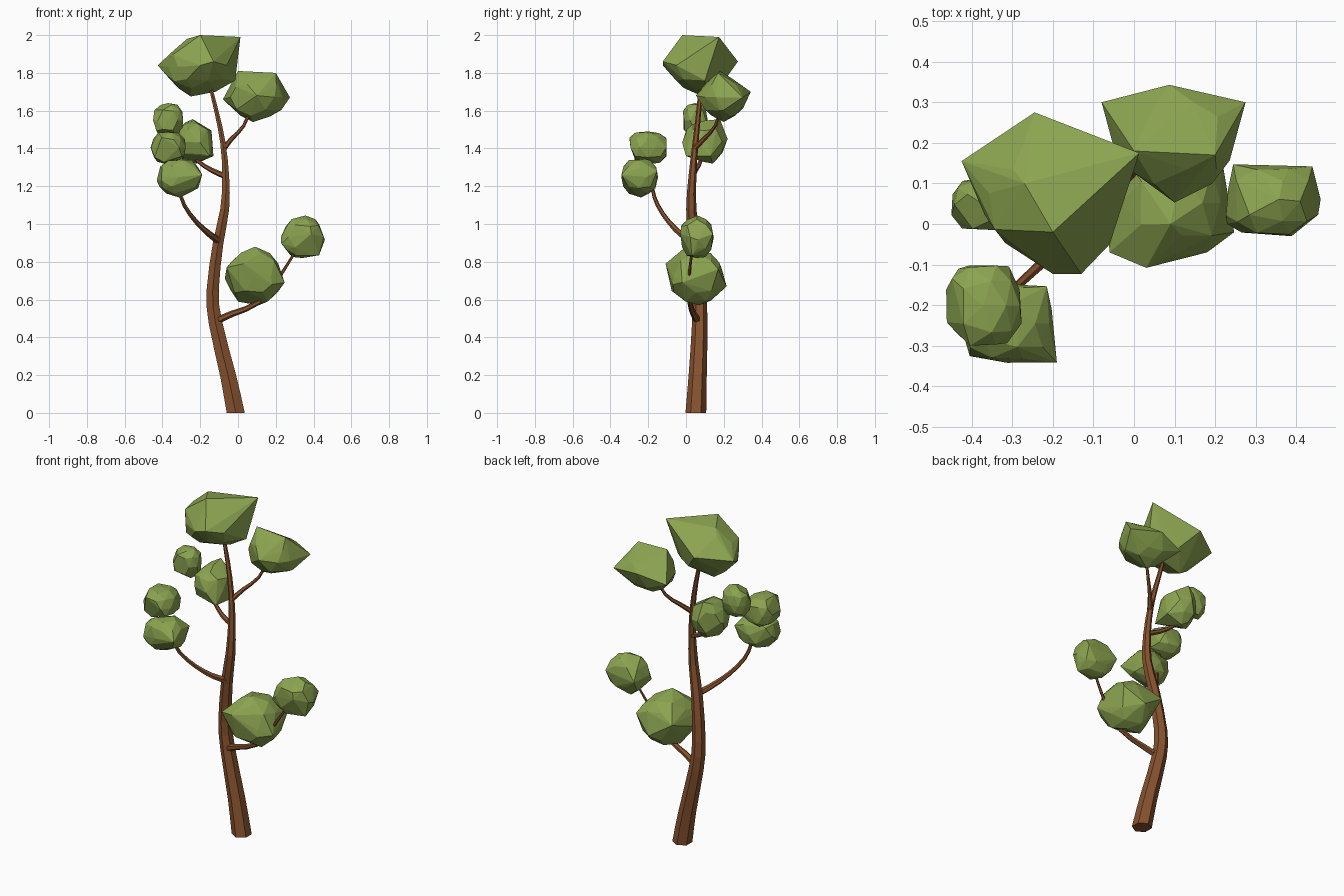
import bpy, bmesh, random
from math import cos, sin, tau
from mathutils import Vector


def material(name, color):
    m = bpy.data.materials.new(name)
    m.diffuse_color = color
    return m


BARK = material("bark", (0.24, 0.085, 0.028, 1))
LEAF = material("leaf", (0.26, 0.37, 0.08, 1))


def finish(name, bm, mat):
    bmesh.ops.recalc_face_normals(bm, faces=bm.faces)
    me = bpy.data.meshes.new(name)
    bm.to_mesh(me)
    bm.free()
    me.materials.append(mat)
    ob = bpy.data.objects.new(name, me)
    bpy.context.collection.objects.link(ob)


def spline(pts, steps):
    """Catmull-Rom through points (x, y, z, radius)."""
    p = [Vector(q) for q in pts]
    p = [2 * p[0] - p[1]] + p + [2 * p[-1] - p[-2]]
    out = []
    for i in range(1, len(p) - 2):
        a, b, c, d = p[i - 1:i + 3]
        for k in range(steps):
            t = k / steps
            out.append(0.5 * (2 * b + (c - a) * t + (2 * a - 5 * b + 4 * c - d) * t * t
                              + (3 * b - a - 3 * c + d) * t ** 3))
    return out + [p[-2]]


def limb(name, pts, ref, sides=6, steps=2):
    """Tapered faceted tube along a smooth path."""
    path = spline(pts, steps)
    bm = bmesh.new()
    rings = []
    for i, q in enumerate(path):
        t = (path[min(i + 1, len(path) - 1)] - path[max(i - 1, 0)]).to_3d().normalized()
        if i == 0 and ref[1]:
            t = Vector((0, 0, 1))   # flat cut at the ground
        u = Vector(ref)
        u = (u - t * u.dot(t)).normalized()
        v = t.cross(u)
        rings.append([bm.verts.new(q.to_3d() + (u * cos(tau * k / sides) + v * sin(tau * k / sides)) * q[3])
                      for k in range(sides)])
    for a, b in zip(rings, rings[1:]):
        for k in range(sides):
            n = (k + 1) % sides
            bm.faces.new((a[k], a[n], b[n], b[k]))
    bm.faces.new(rings[0])
    bm.faces.new(rings[-1])
    finish(name, bm, BARK)


def fit(pts, lo, hi):
    mn = [min(p[i] for p in pts) for i in range(3)]
    mx = [max(p[i] for p in pts) for i in range(3)]
    return [Vector([lo[i] + (p[i] - mn[i]) / (mx[i] - mn[i]) * (hi[i] - lo[i]) for i in range(3)])
            for p in pts]


def foliage(name, lo, hi, seed, corners=(), shrink=0.86):
    """Faceted clump filling a box, pulled out to a few corner points."""
    rnd = random.Random(seed)
    lo, hi = Vector(lo), Vector(hi)
    ball = bmesh.new()
    bmesh.ops.create_icosphere(ball, subdivisions=2, radius=1)
    pts = [Vector([abs(c) ** 0.85 * (1 if c > 0 else -1) for c in v.co]) * rnd.uniform(0.95, 1.03)
           for v in ball.verts]
    ball.free()
    pts = fit(rnd.sample(pts, 33), lo, hi)
    if corners:
        mid = (lo + hi) / 2
        pts = [mid + (p - mid) * shrink for p in pts] + [Vector(c) for c in corners]
        pts = fit(pts, lo, hi)
    bm = bmesh.new()
    for p in pts:
        bm.verts.new(p)
    bmesh.ops.convex_hull(bm, input=bm.verts[:])
    for v in [v for v in bm.verts if not v.link_faces]:
        bm.verts.remove(v)
    finish(name, bm, LEAF)


# trunk
limb("trunk", [(-0.012, 0.052, 0, 0.055), (-0.053, 0.062, 0.2, 0.048), (-0.120, 0.073, 0.48, 0.041),
               (-0.134, 0.068, 0.65, 0.037), (-0.105, 0.045, 0.9, 0.032), (-0.07, 0.028, 1.08, 0.027),
               (-0.065, 0.034, 1.25, 0.021), (-0.08, 0.05, 1.43, 0.016), (-0.115, 0.068, 1.6, 0.013),
               (-0.16, 0.08, 1.78, 0.009)], (0, 1, 0))

# branches
limb("lower_right_branch", [(-0.12, 0.065, 0.485, 0.02), (-0.03, 0.04, 0.525, 0.017), (0.11, 0.02, 0.585, 0.013),
                            (0.22, 0.015, 0.72, 0.009), (0.33, 0.04, 0.9, 0.006)], (0.05, 0, 1))
limb("left_branch", [(-0.1, 0.035, 0.91, 0.02), (-0.15, -0.025, 0.945, 0.017), (-0.22, -0.09, 1.01, 0.013),
                     (-0.285, -0.15, 1.1, 0.011), (-0.315, -0.18, 1.2, 0.009), (-0.36, -0.2, 1.4, 0.006)],
     (0.3, 0, 1))
limb("mid_left_branch", [(-0.06, 0.035, 1.25, 0.016), (-0.14, 0.05, 1.285, 0.013), (-0.22, 0.08, 1.34, 0.01),
                         (-0.29, 0.07, 1.44, 0.008), (-0.37, 0.05, 1.55, 0.006)], (0.3, 0, 1))
limb("upper_right_branch", [(-0.075, 0.045, 1.4, 0.015), (-0.03, 0.1, 1.455, 0.012), (0.03, 0.155, 1.52, 0.009),
                            (0.09, 0.2, 1.66, 0.006)], (0.3, 0, 1))

# foliage clumps
foliage("top_foliage", (-0.425, -0.123, 1.675), (0.013, 0.275, 2.0), 1,
        [(-0.425, 0.155, 1.84), (-0.245, 0.275, 1.86), (0.013, 0.175, 1.99), (-0.015, 0.1, 1.76),
         (-0.2, -0.123, 1.84), (-0.13, -0.123, 1.86), (-0.2, -0.02, 2.0), (-0.27, 0.1, 1.98),
         (-0.25, 0.09, 1.675), (-0.06, -0.05, 1.84), (-0.38, 0.06, 1.79), (-0.12, 0.1, 1.7)], 0.74)
foliage("upper_right_foliage", (-0.08, 0.053, 1.54), (0.275, 0.343, 1.81), 2,
        [(-0.08, 0.3, 1.66), (0.275, 0.3, 1.67), (0.087, 0.343, 1.7), (0.1, 0.053, 1.68),
         (0.2, 0.17, 1.8), (0.0, 0.18, 1.81), (0.08, 0.2, 1.54), (0.22, 0.18, 1.6)], 0.78)
foliage("mid_left_foliage", (-0.335, -0.02, 1.32), (-0.13, 0.22, 1.555), 3,
        [(-0.15, 0.0, 1.36), (-0.13, 0.13, 1.36), (-0.22, 0.14, 1.32), (-0.24, 0.18, 1.555),
         (-0.23, 0.22, 1.45), (-0.335, 0.12, 1.43), (-0.2, -0.02, 1.43)], 0.93)
foliage("small_left_foliage", (-0.45, -0.015, 1.465), (-0.29, 0.115, 1.64), 4)
foliage("outer_left_foliage", (-0.463, -0.3, 1.315), (-0.277, -0.102, 1.49), 5)
foliage("lower_left_foliage", (-0.43, -0.342, 1.14), (-0.19, -0.148, 1.345), 6,
        [(-0.19, -0.335, 1.26), (-0.405, -0.32, 1.23), (-0.215, -0.16, 1.28), (-0.43, -0.24, 1.23),
         (-0.31, -0.24, 1.14), (-0.28, -0.22, 1.345)], 0.93)
foliage("lower_right_foliage", (-0.07, -0.108, 0.57), (0.247, 0.215, 0.88), 7,
        [(0.247, -0.02, 0.69), (0.215, 0.17, 0.76), (0.03, -0.108, 0.79), (0.18, -0.07, 0.68),
         (0.09, 0.0, 0.88), (0.1, 0.215, 0.67), (-0.07, 0.05, 0.71), (0.11, 0.07, 0.57),
         (-0.06, -0.07, 0.77), (-0.04, 0.19, 0.76)], 0.88)
foliage("outer_right_foliage", (0.227, -0.03, 0.82), (0.46, 0.147, 1.045), 9,
        [(0.235, 0.0, 0.9), (0.25, 0.145, 0.93), (0.44, 0.14, 0.95), (0.46, 0.06, 0.92),
         (0.39, -0.03, 0.95), (0.43, 0.03, 0.84), (0.3, 0.1, 0.83), (0.36, 0.06, 1.045)], 0.95)
